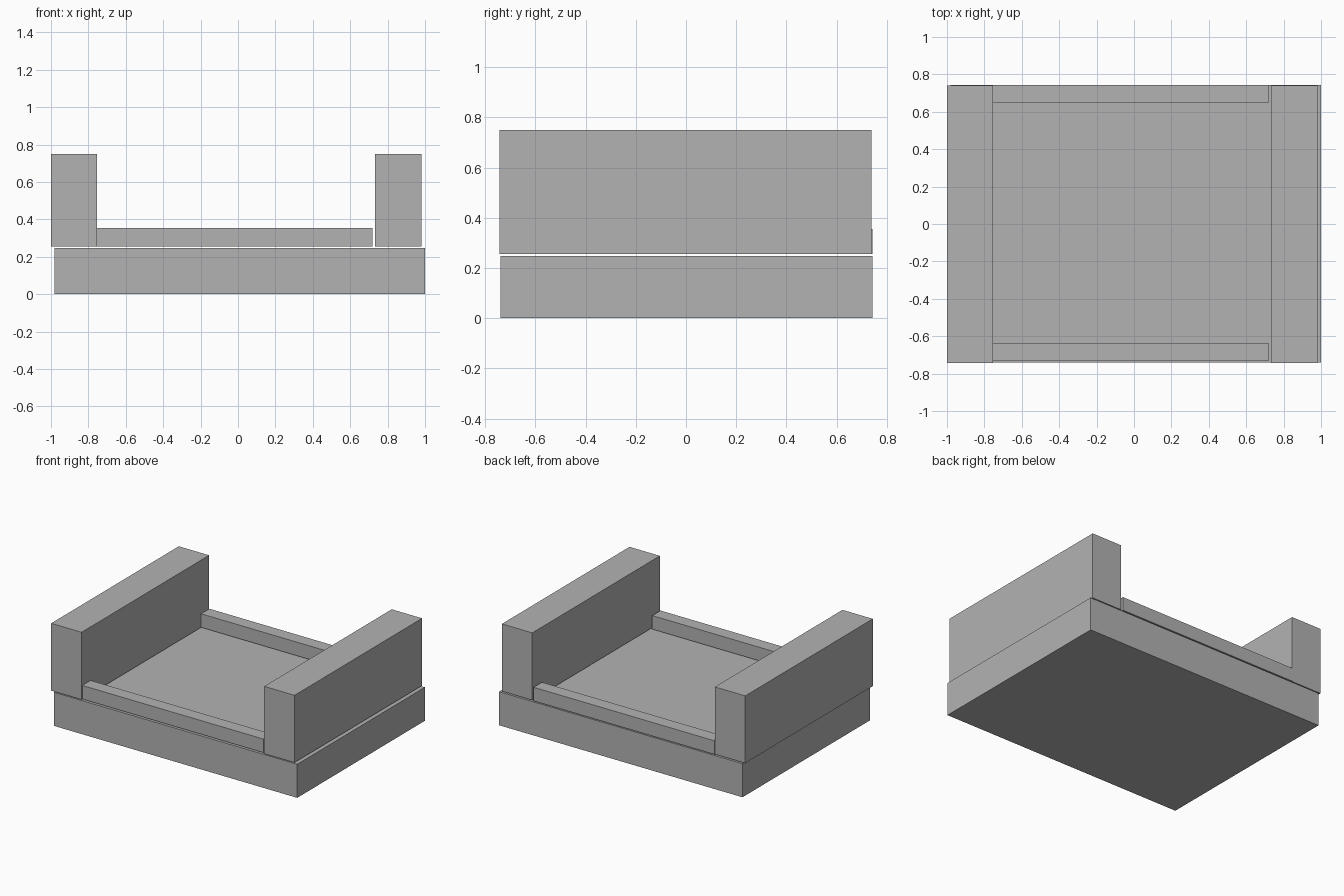
import bpy
from mathutils import Vector

cube = bpy.data.objects.get("Cube")
if cube:
    bpy.data.objects.remove(cube, do_unlink=True)

# Single plain material
grey = bpy.data.materials.new("light_grey")
grey.use_nodes = True
colour = (0.45, 0.45, 0.45, 1)
grey.diffuse_color = colour
grey.node_tree.nodes["Principled BSDF"].inputs["Base Color"].default_value = colour


def block(name, low, high):
    """Flat-faced box between two opposite corners."""
    low, high = Vector(low), Vector(high)
    bpy.ops.mesh.primitive_cube_add(size=1, location=(low + high) / 2)
    obj = bpy.context.object
    obj.name = name
    for v in obj.data.vertices:
        v.co *= high - low
    obj.data.materials.append(grey)
    return obj


# Base slab
block("base_slab", (-0.98, -0.74, 0), (1, 0.743, 0.247))

# Tall side walls, resting just clear of the slab
seat_z = 0.255
for name, x in (("right_wall", -1), ("left_wall", 0.733)):
    block(name, (x, -0.743, seat_z), (x + 0.247, 0.74, 0.75))

# Low rails between the walls
for name, y in (("front_rail", -0.733), ("back_rail", 0.647)):
    block(name, (-0.753, y, seat_z), (0.72, y + 0.097, 0.355))
